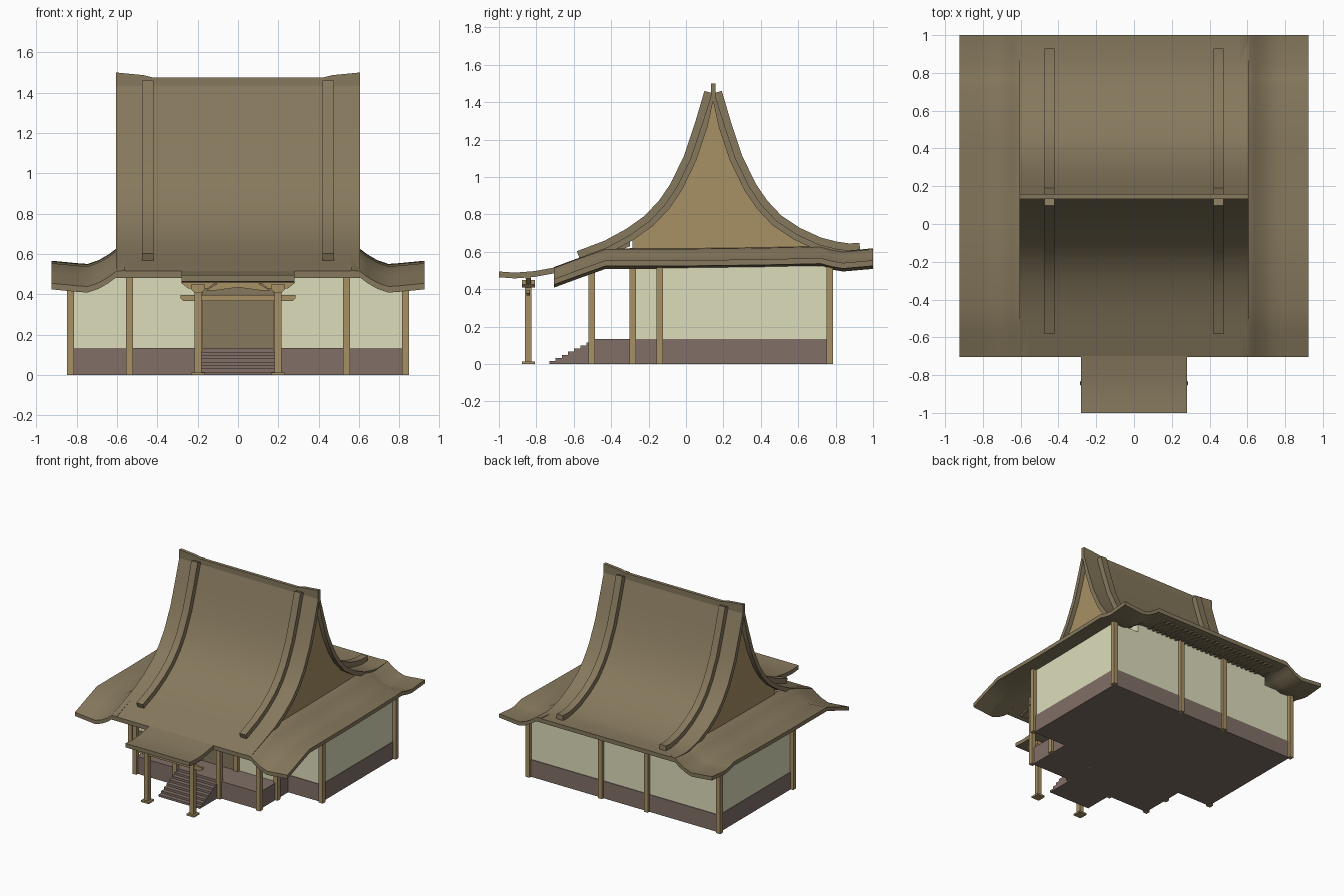
import bpy, bmesh, math
from mathutils import Vector

if "Cube" in bpy.data.objects:
    bpy.data.objects.remove(bpy.data.objects["Cube"])


def material(name, rgb):
    m = bpy.data.materials.new(name)
    m.diffuse_color = (*rgb, 1)
    m.use_nodes = True
    m.node_tree.nodes["Principled BSDF"].inputs["Base Color"].default_value = m.diffuse_color
    return m


ROOF = material("thatch", (0.24, 0.19, 0.11))
WOOD = material("timber", (0.39, 0.28, 0.13))
WALL = material("plaster", (0.72, 0.72, 0.50))
BASE = material("plinth", (0.22, 0.16, 0.135))


def finish(name, bm, mat, smooth=None):
    bmesh.ops.recalc_face_normals(bm, faces=bm.faces)
    me = bpy.data.meshes.new(name)
    bm.to_mesh(me)
    bm.free()
    me.materials.append(mat)
    if smooth:
        me.polygons.foreach_set("use_smooth", [True] * len(me.polygons))
        me.set_sharp_from_angle(angle=math.radians(smooth))
    ob = bpy.data.objects.new(name, me)
    bpy.context.collection.objects.link(ob)
    return ob


def box(name, x0, x1, y0, y1, z0, z1, mat):
    bm = bmesh.new()
    bmesh.ops.create_cube(bm, size=1)
    for v in bm.verts:
        v.co = ((x0 + x1) / 2 + v.co.x * (x1 - x0), (y0 + y1) / 2 + v.co.y * (y1 - y0),
                (z0 + z1) / 2 + v.co.z * (z1 - z0))
    return finish(name, bm, mat)


def prism(name, pts, a, b, mat, axis="x", smooth=None):
    """Extrude a (y,z) outline along x, or an (x,z) outline along y."""
    place = (lambda p, t: (t, p[0], p[1])) if axis == "x" else (lambda p, t: (p[0], t, p[1]))
    bm = bmesh.new()
    f = bm.faces.new([bm.verts.new(place(p, a)) for p in pts])
    r = bmesh.ops.extrude_face_region(bm, geom=[f], use_keep_orig=True)
    d = Vector((b - a, 0, 0)) if axis == "x" else Vector((0, b - a, 0))
    bmesh.ops.translate(bm, verts=[g for g in r["geom"] if isinstance(g, bmesh.types.BMVert)], vec=d)
    return finish(name, bm, mat, smooth)


def offset(pts, t):
    """Offset a left-to-right profile upward by t, with limited miters."""
    P = [Vector(p) for p in pts]
    N = []
    for a, b in zip(P, P[1:]):
        d = (b - a).normalized()
        N.append(Vector((-d.y, d.x)))
    out = []
    for i, p in enumerate(P):
        if i in (0, len(P) - 1):
            n, k = (N[0] if i == 0 else N[-1]), 1
        else:
            n = (N[i - 1] + N[i]).normalized()
            k = min(1 / max(n.dot(N[i]), 0.1), 2)
        out.append(tuple(p + n * t * k))
    return out


# Main roof: concave slopes meeting at the ridge
front = [(-0.705, 0.515), (-0.57, 0.568), (-0.42, 0.625), (-0.30, 0.69), (-0.195, 0.765),
         (-0.115, 0.85), (-0.05, 0.945), (0.025, 1.10), (0.085, 1.28)]
back = [(0.205, 1.28), (0.265, 1.10), (0.34, 0.945), (0.405, 0.85), (0.485, 0.765),
        (0.59, 0.695), (0.71, 0.64), (0.80, 0.617), (0.87, 0.607), (1.0, 0.614)]
top = front + [(0.145, 1.47)] + back
under = offset(top, -0.032)
under[0], under[-1] = (-0.705, 0.482), (1.0, 0.582)
prism("main_roof", top + under[::-1], -0.605, 0.605, ROOF, smooth=35)

# Gable body filling the roof triangle
inner = [p for p in offset(top, -0.028) if p[1] > 0.6 and p[0] < 0.8]
prism("gable", [(inner[0][0], 0.585)] + inner + [(inner[-1][0], 0.585)], -0.57, 0.57, WOOD)

# Porch roof continuing the front slope
porch = [(-1.0, 0.495), (-0.915, 0.489), (-0.81, 0.497), (-0.70, 0.517)]
prism("porch_roof", porch + [(y, z - 0.031) for y, z in porch[::-1]], -0.28, 0.28, ROOF, smooth=35)

# Ridge cap with lifted ends
cap = [(-0.605, 1.50), (-0.47, 1.487), (-0.42, 1.475), (0.42, 1.475), (0.47, 1.487), (0.605, 1.50)]
prism("ridge_cap", cap + [(0.605, 1.42), (-0.605, 1.42)], 0.133, 0.158, ROOF, axis="y")

# Descending ridges on both slopes
f_path = front[1:] + [(0.135, 1.45)]
b_path = [(0.155, 1.45)] + back[:-1] + [(0.93, 0.61)]
for s in (-1, 1):
    for nm, path in (("front", f_path), ("back", b_path)):
        hi = [(y, min(z, 1.48)) for y, z in offset(path, 0.038)]
        lo = offset(path, -0.008)
        prism("descending_ridge_" + nm, hi + lo[::-1], s * 0.42, s * 0.475, ROOF, smooth=35)

# Side roofs: cross profile swept along the eave with dipping corners
cross = [(0.56, 0.519), (0.603, 0.515), (0.64, 0.487), (0.69, 0.458), (0.745, 0.439),
         (0.80, 0.443), (0.925, 0.455)]
sweep = [(-0.705, 0), (-0.57, 0.05), (-0.43, 0.10), (0, 0.10), (0.40, 0.105), (0.72, 0.112),
         (0.78, 0.096), (0.84, 0.086), (1.0, 0.10)]
for s in (-1, 1):
    bm = bmesh.new()
    for dz in (0, -0.03):
        grid = [[bm.verts.new((s * x, y, z + dy + dz)) for x, z in cross] for y, dy in sweep]
        for r0, r1 in zip(grid, grid[1:]):
            for i in range(len(cross) - 1):
                bm.faces.new((r0[i], r0[i + 1], r1[i + 1], r1[i]))
    bmesh.ops.bridge_loops(bm, edges=[e for e in bm.edges if e.is_boundary])
    finish("side_roof", bm, ROOF, 35)

# Plinth, front platform and steps
box("plinth", -0.825, 0.825, -0.14, 0.765, 0, 0.135, BASE)
box("front_platform", -0.535, 0.535, -0.50, -0.14, 0, 0.135, BASE)
n = 7
stair = [(-0.49, 0), (-0.73, 0)]
for i in range(n):
    y, z = -0.73 + i * 0.033, 0.0165 * (i + 1)
    stair += [(y, z), (y + 0.033, z)]
prism("steps", stair + [(-0.49, 0.1155)], -0.18, 0.18, BASE)

# Plaster walls
box("outer_walls", -0.82, 0.82, -0.135, 0.76, 0.135, 0.525, WALL)
box("inner_walls", -0.60, 0.60, -0.135, 0.76, 0.135, 0.595, WALL)
box("front_room_walls", -0.53, 0.53, -0.28, -0.13, 0.135, 0.61, WALL)
box("door", -0.18, 0.18, -0.29, -0.275, 0.135, 0.60, ROOF)

# Posts around the building: x, y, top
posts = [(0.83, -0.14, 0.52), (0.83, 0.768, 0.52), (0.20, 0.768, 0.61), (0.538, -0.285, 0.62),
         (0.19, -0.285, 0.62), (0.538, -0.503, 0.57), (0.19, -0.503, 0.57)]
for s in (-1, 1):
    for x, y, z in posts:
        box("post", s * x - 0.0175, s * x + 0.0175, y - 0.0175, y + 0.0175, 0, z, WOOD)

# Beam under the front eave
box("front_beam", -0.56, 0.56, -0.515, -0.49, 0.49, 0.53, WOOD)

# Rafters under the front and back eaves
for i in range(25):
    x = -0.5 + i / 24
    prism("rafter_back", [(0.74, 0.606), (0.95, 0.582), (0.95, 0.567), (0.74, 0.585)],
          x - 0.009, x + 0.009, ROOF)
    prism("rafter_front", [(-0.67, 0.497), (-0.30, 0.66), (-0.30, 0.63), (-0.67, 0.482)],
          x - 0.009, x + 0.009, ROOF)

# Porch pillars with footing, capital and bracket arm
for s in (-1, 1):
    c = s * 0.198
    box("pillar_footing", c - 0.033, c + 0.033, -0.876, -0.808, 0, 0.013, WOOD)
    box("porch_pillar", c - 0.0175, c + 0.0175, -0.86, -0.825, 0.01, 0.43, WOOD)
    prism("pillar_capital", [(c - 0.02, 0.41), (c + 0.02, 0.41), (c + 0.035, 0.425),
                             (c + 0.035, 0.45), (c - 0.035, 0.45), (c - 0.035, 0.425)],
          -0.877, -0.808, WOOD, axis="y")
    prism("bracket_arm", [(c - 0.05, 0.43), (c + 0.05, 0.43), (c + 0.085, 0.458), (c - 0.085, 0.458)],
          -0.855, -0.83, WOOD, axis="y")

# Porch tie beam with rounded noses, upper beam and strut
prism("porch_tie_beam", [(-0.285, 0.397), (0.285, 0.397), (0.285, 0.38), (0.27, 0.367),
                         (-0.27, 0.367), (-0.285, 0.38)], -0.852, -0.833, WOOD, axis="y")
box("porch_upper_beam", -0.28, 0.28, -0.857, -0.828, 0.455, 0.472, WOOD)
prism("porch_strut", [(-0.16, 0.42), (-0.10, 0.455), (0.10, 0.455), (0.16, 0.42), (0.11, 0.42), (0.0, 0.435),
                      (-0.11, 0.42)], -0.85, -0.835, WOOD, axis="y")
